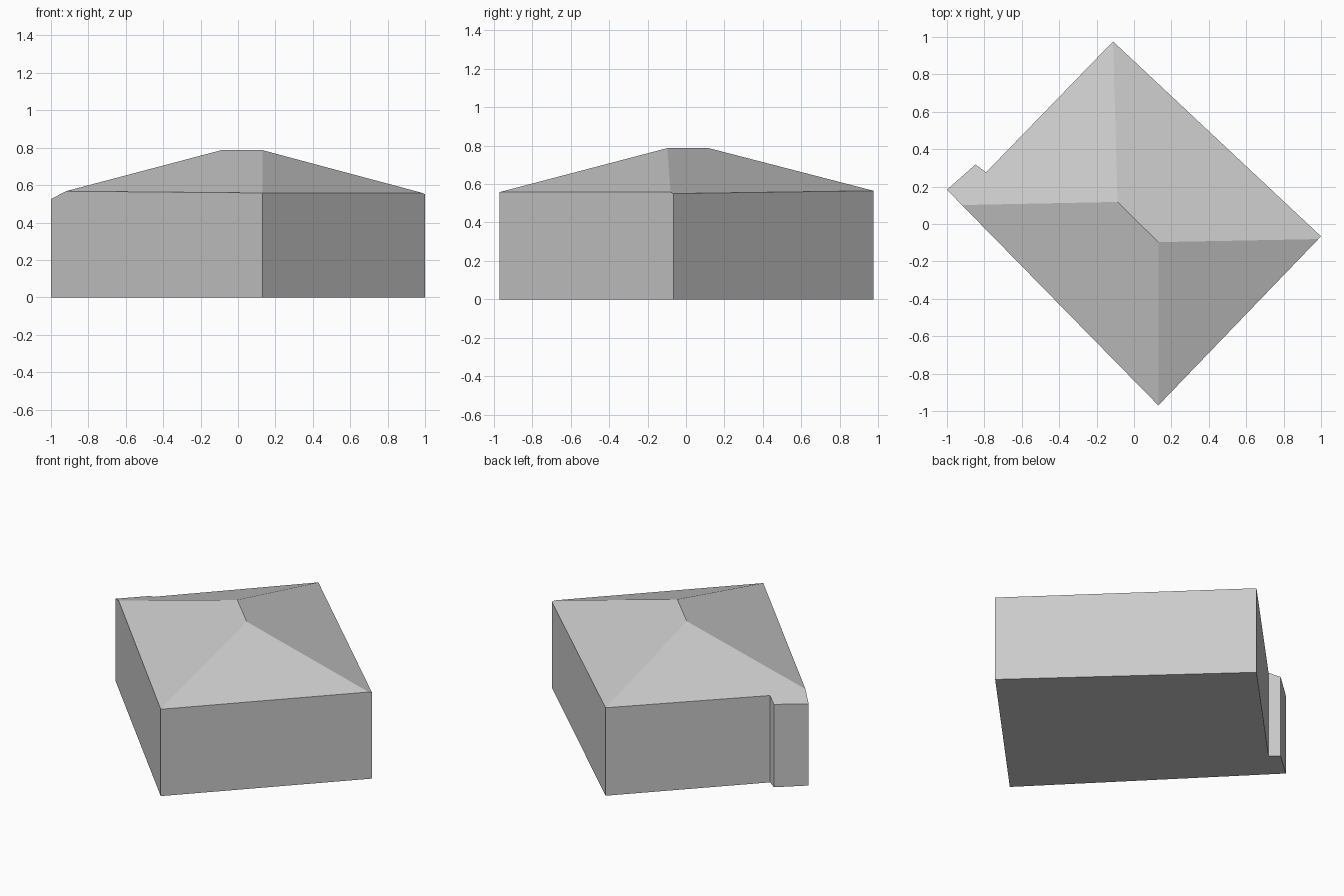
import bpy
import bmesh
from mathutils import Vector

if "Cube" in bpy.data.objects:
    bpy.data.objects.remove(bpy.data.objects["Cube"], do_unlink=True)

grey = bpy.data.materials.new("light_grey")
grey.use_nodes = True
colour = (0.6, 0.6, 0.6, 1)
grey.diffuse_color = colour
grey.node_tree.nodes["Principled BSDF"].inputs["Base Color"].default_value = colour

# Footprint with a small step near the left-hand corner
footprint = [(-1, 0.183), (0.13, -0.97), (1, -0.066),
             (-0.112, 0.976), (-0.791, 0.276), (-0.848, 0.318)]

# Ridge ends and eave points that set the four roof slopes
ridge_a, ridge_b = (-0.088, 0.118, 0.787), (0.13, -0.097, 0.787)
front, back = (0.13, -0.97, 0.558), (-0.112, 0.976, 0.565)
west, east = (-0.939, 0.118, 0.558), (0.98, -0.087, 0.558)
slopes = [(ridge_a, ridge_b, front), (ridge_b, front, east),
          (ridge_a, ridge_b, back), (ridge_a, west, back)]

# Walls: extrude the footprint above the ridge
bm = bmesh.new()
base = bm.faces.new([bm.verts.new((x, y, 0)) for x, y in footprint])
top = bmesh.ops.extrude_face_region(bm, geom=[base], use_keep_orig=True)["geom"]
bmesh.ops.translate(bm, vec=(0, 0, 1.2),
                    verts=[g for g in top if isinstance(g, bmesh.types.BMVert)])
bmesh.ops.recalc_face_normals(bm, faces=bm.faces)

# Hip roof: slice along each slope and close the cut
for a, b, c in slopes:
    a, b, c = Vector(a), Vector(b), Vector(c)
    normal = (b - a).cross(c - a).normalized()
    if normal.z < 0:
        normal.negate()
    bmesh.ops.bisect_plane(bm, geom=bm.verts[:] + bm.edges[:] + bm.faces[:],
                           plane_co=a, plane_no=normal, dist=0.00001,
                           clear_outer=True)
    bmesh.ops.holes_fill(bm, edges=[e for e in bm.edges if e.is_boundary], sides=0)
bmesh.ops.recalc_face_normals(bm, faces=bm.faces)

mesh = bpy.data.meshes.new("hip_roof_building")
bm.to_mesh(mesh)
bm.free()
mesh.materials.append(grey)
building = bpy.data.objects.new("hip_roof_building", mesh)
bpy.context.collection.objects.link(building)
